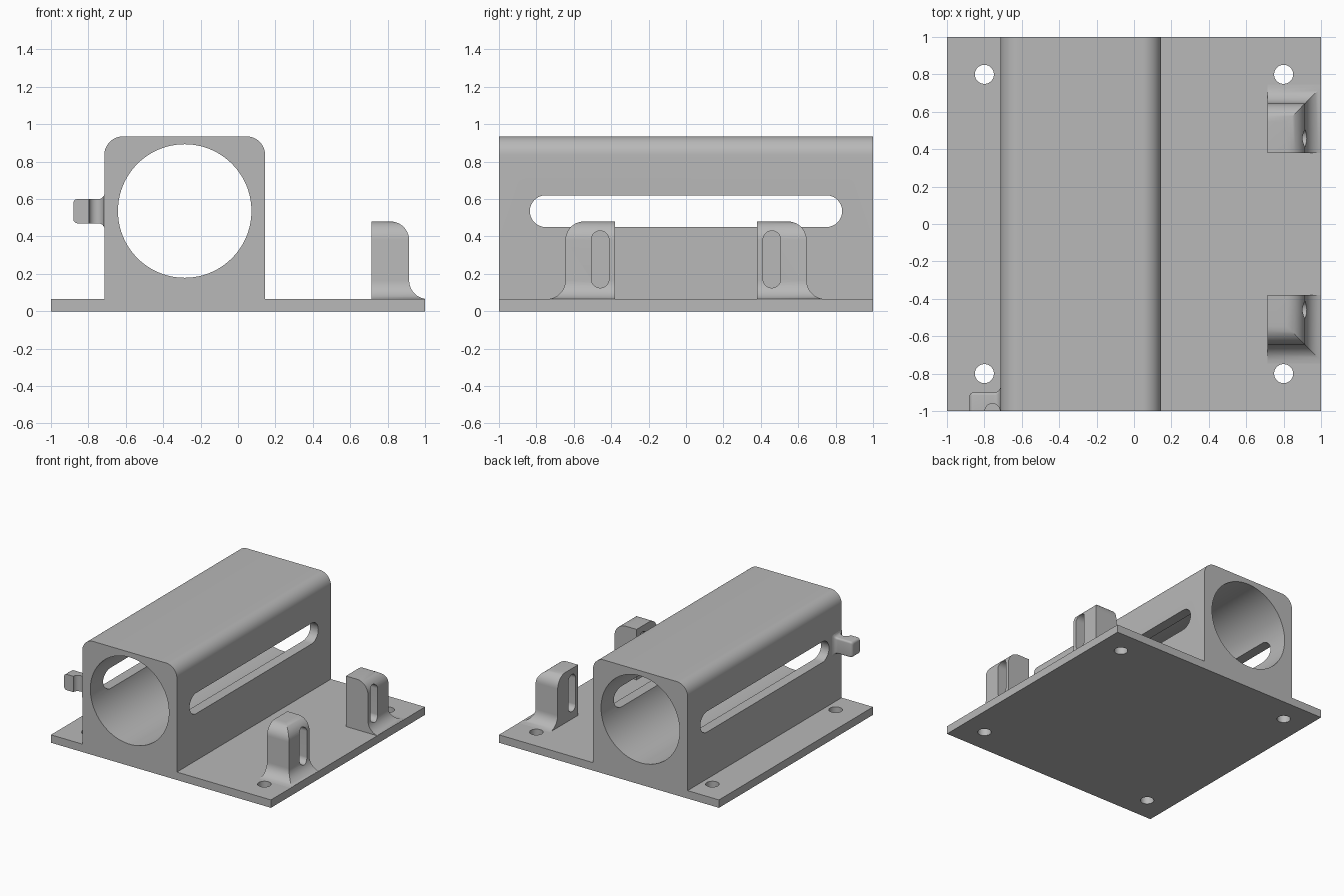
import bpy, bmesh
from math import sin, cos, pi, sqrt

cube = bpy.data.objects.get("Cube")
if cube:
    bpy.data.objects.remove(cube)

grey = bpy.data.materials.new("matte_grey")
grey.use_nodes = True
colour = (0.48, 0.48, 0.48, 1)
grey.diffuse_color = colour
grey.node_tree.nodes["Principled BSDF"].inputs["Base Color"].default_value = colour


def loft(name, rings):
    """Closed solid through a list of equally sized point rings."""
    bm = bmesh.new()
    loops = [[bm.verts.new(p) for p in ring] for ring in rings]
    n = len(loops[0])
    for a, b in zip(loops, loops[1:]):
        for i in range(n):
            j = (i + 1) % n
            bm.faces.new((a[i], a[j], b[j], b[i]))
    bm.faces.new(loops[0])
    bm.faces.new(loops[-1])
    bmesh.ops.recalc_face_normals(bm, faces=bm.faces)
    mesh = bpy.data.meshes.new(name)
    bm.to_mesh(mesh)
    bm.free()
    mesh.materials.append(grey)
    obj = bpy.data.objects.new(name, mesh)
    bpy.context.collection.objects.link(obj)
    return obj


def arc(cx, cy, r, start, end, steps):
    angles = [start + (end - start) * i / steps for i in range(steps + 1)]
    return [(cx + r * cos(t), cy + r * sin(t)) for t in angles]


def slot_cutter(name, x0, x1, y0, y1, z0, z1):
    """Stadium shaped cutter running along x."""
    if y1 - y0 > z1 - z0:
        r, cz = (z1 - z0) / 2, (z0 + z1) / 2
        pts = arc(y1 - r, cz, r, -pi / 2, pi / 2, 16) + arc(y0 + r, cz, r, pi / 2, 3 * pi / 2, 16)
    else:
        r, cy = (y1 - y0) / 2, (y0 + y1) / 2
        pts = arc(cy, z1 - r, r, 0, pi, 16) + arc(cy, z0 + r, r, pi, 2 * pi, 16)
    return loft(name, [[(x, y, z) for y, z in pts] for x in (x0, x1)])


def cut(obj, cutters):
    """Subtract the cutters and bake the result."""
    for c in cutters:
        c.hide_render = True
        mod = obj.modifiers.new(c.name, "BOOLEAN")
        mod.operation, mod.solver, mod.object = "DIFFERENCE", "EXACT", c
    graph = bpy.context.evaluated_depsgraph_get()
    baked = bpy.data.meshes.new_from_object(obj.evaluated_get(graph))
    obj.modifiers.clear()
    obj.data = baked
    for c in cutters:
        bpy.data.objects.remove(c)


# Base plate and tube housing share one outline, extruded front to back
PLATE, TOP, LEFT, RIGHT, R = 0.065, 0.935, -0.715, 0.145, 0.1
outline = [(-1, 0), (1, 0), (1, PLATE), (RIGHT, PLATE)]
outline += arc(RIGHT - R, TOP - R, R, 0, pi / 2, 12)
outline += arc(LEFT + R, TOP - R, R, pi / 2, pi, 12)
outline += [(LEFT, PLATE), (-1, PLATE)]
housing = loft("base_and_housing", [[(x, y, z) for x, z in outline] for y in (-1, 1)])

# Round bore, long side slots and four screw holes
circle = arc(-0.285, 0.536, 0.357, 0, 2 * pi, 96)[:-1]
cutters = [loft("bore_cutter", [[(x, y, z) for x, z in circle] for y in (-1.2, 1.2)]),
           slot_cutter("side_slot_cutter", -0.95, 0.4, -0.835, 0.835, 0.45, 0.62)]
for sx in (-1, 1):
    for sy in (-1, 1):
        ring = arc(sx * 0.8, sy * 0.8, 0.051, 0, 2 * pi, 32)[:-1]
        cutters.append(loft("screw_cutter", [[(x, y, z) for x, y in ring] for z in (-0.1, 0.2)]))
cut(housing, cutters)
parts = [housing]

# Slotted corner posts: flared foot and rounded top on the two outer sides
levels = [(0.1 * (1 - sin(t)), PLATE + 0.1 * (1 - cos(t)))
          for t in [i * pi / 20 for i in range(11)]]
levels += arc(-R, 0.48 - R, R, 0, pi / 2, 10)
for name, side in (("front_post", -1), ("back_post", 1)):
    rings = []
    for grow, z in levels:
        x1, y1 = min(0.915 + grow, 0.9995), 0.645 + grow
        rings.append([(x, side * y, z) for x, y in
                      ((0.715, 0.38), (x1, 0.38), (x1, y1), (0.715, y1))])
    post = loft(name, rings)
    ys = sorted((side * 0.412, side * 0.506))
    cut(post, [slot_cutter("post_slot_cutter", 0.6, 1.2, ys[0], ys[1], 0.125, 0.43)])
    parts.append(post)

# Side hook: rounded tip, grooved neck, flared root
TIP, ROUND, FLARE, GROOVE, GX = -0.88, 0.022, 0.03, 0.04, -0.757
xs = [TIP + ROUND * (1 - cos(i * pi / 12)) for i in range(7)]
xs += [GX - GROOVE * cos(i * pi / 16) for i in range(17)] + [LEFT + 0.003]
rings = []
for x in xs:
    grow = 0
    if x < TIP + ROUND:
        grow = sqrt(max(0, ROUND ** 2 - (TIP + ROUND - x) ** 2)) - ROUND
    elif x > LEFT - FLARE:
        d = min(FLARE, x - LEFT + FLARE)
        grow = FLARE - sqrt(FLARE ** 2 - d ** 2)
    front = -1 + sqrt(max(0, GROOVE ** 2 - (x - GX) ** 2))
    back, low, high, r = -0.9 + grow, 0.47 - grow, 0.60 + grow, 0.015
    section = [(front, high), (front, low)]
    section += arc(back - r, low + r, r, -pi / 2, 0, 5)
    section += arc(back - r, high - r, r, 0, pi / 2, 5)
    rings.append([(x, y, z) for y, z in section])
parts.append(loft("side_hook", rings))

# Smooth curved faces, keep hard edges
bpy.ops.object.select_all(action="DESELECT")
for p in parts:
    p.select_set(True)
bpy.context.view_layer.objects.active = housing
bpy.ops.object.shade_smooth_by_angle(angle=pi / 6)
